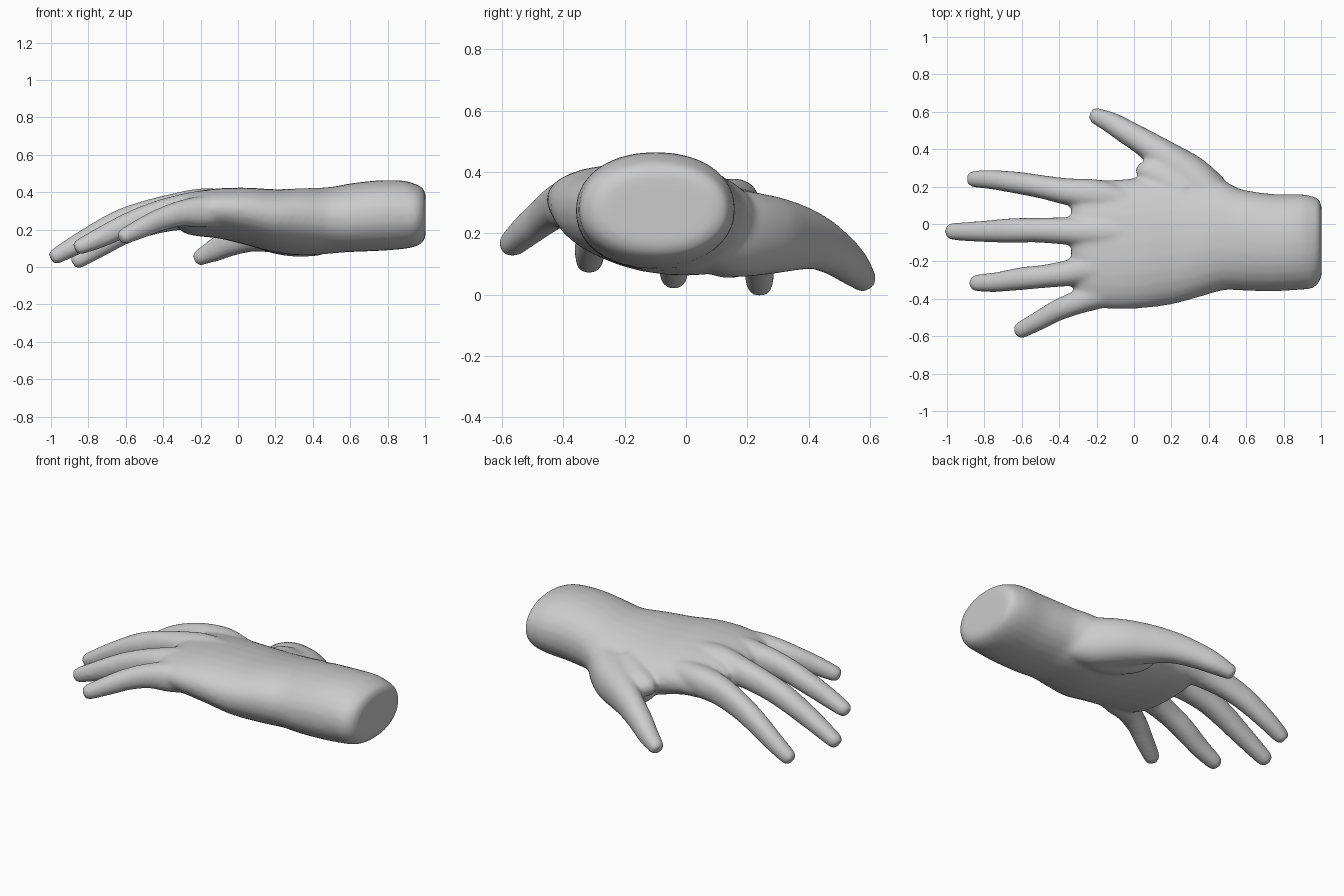
import bpy, bmesh, math
from mathutils import Vector

SIDES = 28
GROW = 0.004  # allowance for the softening of the skin


def resample(rows, steps=5):
    """Catmull-Rom interpolation through rows of numbers."""
    out = []
    for i in range(len(rows) - 1):
        p0, p1 = rows[max(i - 1, 0)], rows[i]
        p2, p3 = rows[i + 1], rows[min(i + 2, len(rows) - 1)]
        for s in range(steps):
            t = s / steps
            out.append([0.5 * (2 * b + (c - a) * t + (2 * a - 5 * b + 4 * c - d) * t * t
                               + (3 * b - a - 3 * c + d) * t ** 3)
                        for a, b, c, d in zip(p0, p1, p2, p3)])
    out.append(list(rows[-1]))
    return out


def power(v, n):
    return math.copysign(abs(v) ** (2 / n), v)


def loft(bm, rows, n=2.0, follow=True):
    """Closed tube through sections (x, y, z, half width, half height, sideways slope)."""
    rows = resample(rows)
    rings = []
    for i, (x, y, z, w, h, *slope) in enumerate(rows):
        side, up = Vector((0, 1, slope[0] if slope else 0)), Vector((0, 0, 1))
        if follow:
            along = Vector(rows[min(i + 1, len(rows) - 1)][:3]) - Vector(rows[max(i - 1, 0)][:3])
            side = along.cross(up).normalized()
            up = side.cross(along).normalized()
        ring = []
        for k in range(SIDES):
            a = 2 * math.pi * k / SIDES
            ring.append(bm.verts.new(Vector((x, y, z)) + side * w * power(math.cos(a), n)
                                     + up * h * power(math.sin(a), n)))
        rings.append(ring)
    for a, b in zip(rings, rings[1:]):
        for k in range(SIDES):
            j = (k + 1) % SIDES
            bm.faces.new((a[k], a[j], b[j], b[k]))
    bm.faces.new(rings[0][::-1])
    bm.faces.new(rings[-1])


def digit(bm, rows):
    """Finger with a blunt tip added beyond its last section."""
    rows = [(x, y, z, w + GROW, h + GROW) for x, y, z, w, h in rows]
    a, b = Vector(rows[-2][:3]), Vector(rows[-1][:3])
    d = (b - a).normalized()
    w, h = rows[-1][3:]
    tip = [(*(b + d * w * 0.7), w * 0.88, h * 0.88), (*(b + d * w * 1.1), w * 0.6, h * 0.6)]
    loft(bm, rows + tip, 2.2)


bm = bmesh.new()

# Forearm, wrist and palm: x, y min, y max, z min, z max, sideways slope
body = [(1.003, -.27, .09, .17, .385, 0), (.99, -.31, .13, .135, .42, 0), (.95, -.345, .15, .11, .443, 0),
        (.88, -.352, .16, .096, .462, 0), (.75, -.36, .16, .086, .463, 0), (.60, -.357, .18, .08, .447, 0),
        (.54, -.353, .20, .076, .435, -.02), (.47, -.356, .235, .07, .425, -.05),
        (.35, -.39, .26, .065, .418, -.09), (.20, -.43, .27, .08, .412, -.09),
        (.05, -.45, .25, .12, .42, -.09), (-.10, -.455, .237, .155, .418, -.07),
        (-.22, -.44, .235, .168, .402, -.06), (-.29, -.40, .215, .185, .378, -.04),
        (-.335, -.32, .16, .225, .34, -.02)]
loft(bm, [(x, (a + b) / 2, (c + d) / 2, (b - a) / 2, (d - c) / 2, s) for x, a, b, c, d, s in body],
     2.15, follow=False)

# Index finger
digit(bm, [(.05, .09, .29, .06, .06), (-.18, .15, .292, .08, .083), (-.35, .172, .277, .068, .08),
           (-.50, .20, .235, .058, .07), (-.62, .22, .182, .055, .062), (-.75, .236, .103, .048, .052),
           (-.84, .24, .045, .042, .042)])
# Middle finger
digit(bm, [(.05, -.05, .34, .06, .06), (-.18, -.045, .33, .08, .087), (-.35, -.038, .31, .07, .077),
           (-.52, -.033, .275, .062, .068), (-.65, -.035, .23, .062, .063), (-.82, -.04, .143, .052, .053),
           (-.955, -.04, .068, .043, .041)])
# Ring finger
digit(bm, [(.05, -.20, .33, .06, .06), (-.18, -.23, .32, .078, .085), (-.35, -.262, .30, .066, .073),
           (-.48, -.28, .268, .058, .064), (-.60, -.292, .222, .057, .058), (-.73, -.31, .16, .049, .051),
           (-.825, -.315, .117, .043, .041)])
# Little finger
digit(bm, [(.02, -.33, .30, .06, .06), (-.18, -.375, .295, .072, .08), (-.30, -.418, .287, .06, .066),
           (-.41, -.462, .255, .053, .057), (-.50, -.512, .215, .048, .051),
           (-.59, -.56, .172, .042, .041)])
# Thumb with its fleshy base
digit(bm, [(.54, .04, .21, .08, .10), (.41, .145, .20, .115, .137), (.29, .255, .195, .115, .127),
           (.18, .345, .188, .09, .108), (.07, .425, .17, .07, .086), (-.04, .492, .132, .061, .07),
           (-.12, .54, .092, .053, .058), (-.185, .57, .06, .043, .043)])
# Fleshy pad under the thumb
loft(bm, [(.46, .08, .17, .06, .06), (.38, .12, .15, .10, .092), (.26, .17, .15, .11, .09),
          (.15, .22, .17, .09, .08), (.08, .25, .19, .05, .05)])
# Web between thumb and index finger
loft(bm, [(.26, .16, .24, .12, .11), (.14, .25, .235, .10, .085), (.06, .27, .235, .07, .06),
          (.025, .255, .235, .03, .03)])

bmesh.ops.recalc_face_normals(bm, faces=bm.faces)
mesh = bpy.data.meshes.new("hand")
bm.to_mesh(mesh)
bm.free()
hand = bpy.data.objects.new("hand", mesh)
bpy.context.collection.objects.link(hand)

# Fuse the parts into one skin and soften the joins
remesh = hand.modifiers.new("fuse", 'REMESH')
remesh.mode = 'VOXEL'
remesh.voxel_size = 0.011
remesh.use_smooth_shade = True
soften = hand.modifiers.new("soften", 'SMOOTH')
soften.factor = 0.5
soften.iterations = 14

skin = bpy.data.materials.new("pale grey")
skin.diffuse_color = (0.6, 0.6, 0.6, 1)
mesh.materials.append(skin)
for p in mesh.polygons:
    p.use_smooth = True
